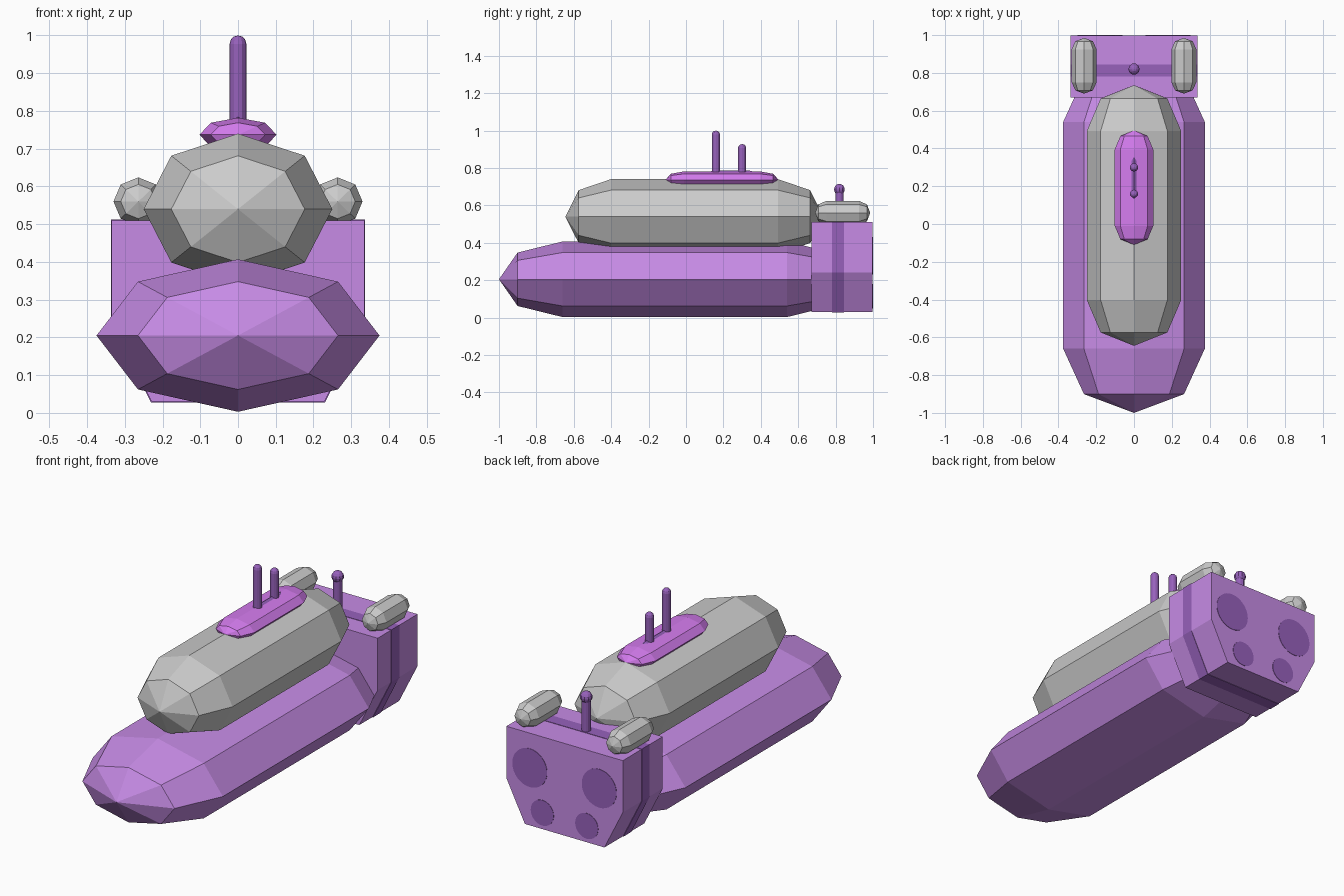
import bpy, bmesh
from math import sin, cos, pi
from mathutils import Vector

if "Cube" in bpy.data.objects:
    bpy.data.objects.remove(bpy.data.objects["Cube"])


def material(name, rgb):
    m = bpy.data.materials.new(name)
    m.diffuse_color = (*rgb, 1)
    m.use_nodes = True
    m.node_tree.nodes["Principled BSDF"].inputs["Base Color"].default_value = m.diffuse_color
    return m


PURPLE = material("purple", (0.57, 0.26, 0.79))
PINK = material("pink_purple", (0.66, 0.20, 0.86))
DARK = material("dark_purple", (0.31, 0.12, 0.50))


def finish(name, bm, mat):
    bmesh.ops.recalc_face_normals(bm, faces=bm.faces)
    mesh = bpy.data.meshes.new(name)
    bm.to_mesh(mesh)
    bm.free()
    ob = bpy.data.objects.new(name, mesh)
    bpy.context.collection.objects.link(ob)
    if mat:
        mesh.materials.append(mat)
    return ob


def capsule(name, centre, rx, rz, lo, hi, cap, mat=None, sides=8, steps=2, upright=False):
    """Faceted capsule from lo to hi along y (or along z when upright)."""
    bm = bmesh.new()

    def place(u, v, t):
        if upright:
            return bm.verts.new((centre[0] + u, centre[1] + v, t))
        return bm.verts.new((centre[0] + u, t, centre[1] + v))

    angles = [pi / 2 * i / steps for i in range(1, steps + 1)]
    stations = [(lo + cap * (1 - cos(a)), sin(a)) for a in angles]
    stations += [(hi - cap * (1 - cos(a)), sin(a)) for a in reversed(angles)]
    rings = [[place(rx * s * cos(2 * pi * k / sides), rz * s * sin(2 * pi * k / sides), t)
              for k in range(sides)] for t, s in stations]
    first, last = place(0, 0, lo), place(0, 0, hi)
    for k in range(sides):
        n = (k + 1) % sides
        for a, b in zip(rings, rings[1:]):
            bm.faces.new((a[k], a[n], b[n], b[k]))
        bm.faces.new((first, rings[0][n], rings[0][k]))
        bm.faces.new((last, rings[-1][k], rings[-1][n]))
    return finish(name, bm, mat)


def prism(name, profile, y0, y1, mat):
    """Extrude an x-z outline along y."""
    bm = bmesh.new()
    face = bm.faces.new([bm.verts.new((x, y0, z)) for x, z in profile])
    out = bmesh.ops.extrude_face_region(bm, geom=[face])
    moved = [g for g in out["geom"] if isinstance(g, bmesh.types.BMVert)]
    bmesh.ops.translate(bm, verts=moved, vec=Vector((0, y1 - y0, 0)))
    return finish(name, bm, mat)


# Hull, upper body and roof deck
capsule("lower_hull", (0, 0.205), 0.375, 0.202, -1.0, 0.88, 0.34, PURPLE)
capsule("upper_body", (0, 0.54), 0.25, 0.2, -0.645, 0.735, 0.243)
capsule("roof_deck", (0, 0.737), 0.102, 0.045, -0.11, 0.495, 0.10, PINK)
capsule("deck_strip", (0, 0.737), 0.036, 0.05, 0.07, 0.415, 0.08, DARK)

# Tail block with a thin wrapped band
def block_outline(g=0.0):
    half = [(0.335 + g, 0.51 + g), (0.335 + g, 0.24), (0.229 + g, 0.03 - g)]
    return half + [(-x, z) for x, z in reversed(half)]


prism("tail_block", block_outline(), 0.67, 0.998, PURPLE)
prism("tail_band", block_outline(0.002), 0.78, 0.845, DARK)

# Side pods and exhaust discs, mirrored left and right
for side, s in (("left", -1), ("right", 1)):
    capsule(f"{side}_pod", (s * 0.264, 0.56), 0.066, 0.064, 0.69, 0.985, 0.06)
    for size, x, z, r in (("large", 0.2, 0.33, 0.1), ("small", 0.128, 0.115, 0.066)):
        disc = [(s * x + r * cos(pi * k / 16), z + r * sin(pi * k / 16)) for k in range(32)]
        prism(f"{side}_{size}_exhaust", disc, 0.99, 1.0, DARK)

# Masts
for name, y, lo, hi in (("tall_mast", 0.16, 0.7, 1.0), ("short_mast", 0.30, 0.7, 0.928),
                        ("tail_mast", 0.82, 0.45, 0.69)):
    capsule(name, (0, y), 0.022, 0.022, lo, hi, 0.022, DARK, 12, 3, True)
capsule("tail_mast_ball", (0, 0.82), 0.03, 0.03, 0.655, 0.715, 0.03, DARK, 10, 4, True)
